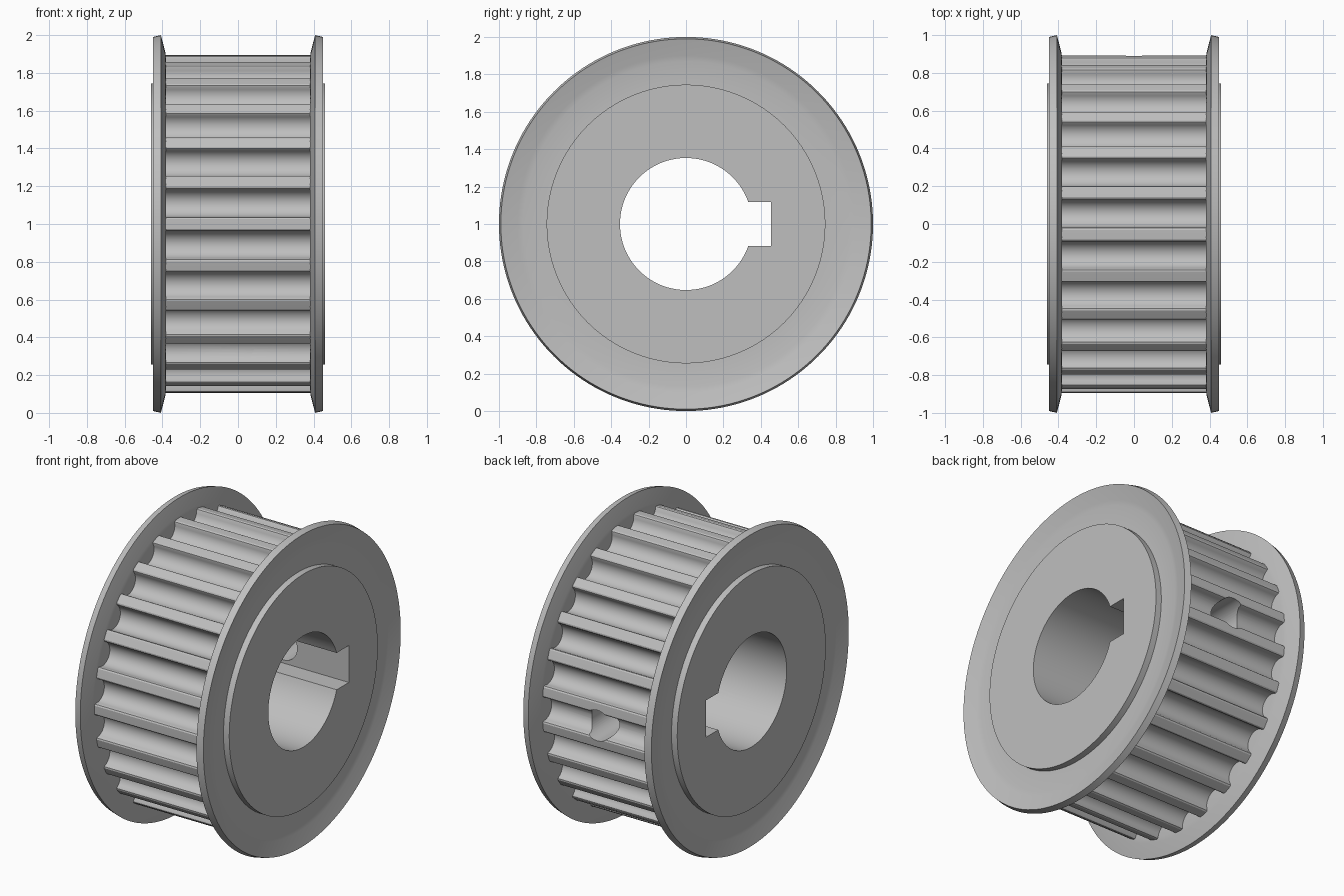
import bpy, bmesh
from math import sin, cos, pi, radians, asin, sqrt
from mathutils import Matrix, Vector

old = bpy.data.objects.get("Cube")
if old:
    bpy.data.objects.remove(old, do_unlink=True)

TEETH = 25
PITCH = 2 * pi / TEETH
TIP_R, BORE_R, HUB_R = 0.895, 0.353, 0.745
HUB_X, GEAR_X = 0.46, 0.39
KEY_HALF, KEY_DEPTH = 0.117, 0.455
CENTRE = Vector((0, 0, 1))

steel = bpy.data.materials.new("grey steel")
steel.use_nodes = True
colour = (0.52, 0.52, 0.52, 1)
steel.diffuse_color = colour
steel.node_tree.nodes["Principled BSDF"].inputs["Base Color"].default_value = colour


def add_object(name, bm):
    bmesh.ops.recalc_face_normals(bm, faces=bm.faces)
    bmesh.ops.translate(bm, verts=bm.verts, vec=CENTRE)
    mesh = bpy.data.meshes.new(name)
    bm.to_mesh(mesh)
    bm.free()
    mesh.materials.append(steel)
    ob = bpy.data.objects.new(name, mesh)
    bpy.context.collection.objects.link(ob)
    return ob


def prism(name, outline, half):
    """Extrude a (y, z) outline along the axle."""
    bm = bmesh.new()
    face = bm.faces.new([bm.verts.new((-half, y, z)) for y, z in outline])
    out = bmesh.ops.extrude_face_region(bm, geom=[face])
    verts = [v for v in out["geom"] if isinstance(v, bmesh.types.BMVert)]
    bmesh.ops.translate(bm, verts=verts, vec=(2 * half, 0, 0))
    return add_object(name, bm)


def lathe(name, profile, steps=160):
    """Turn a closed (x, radius) profile around the axle."""
    bm = bmesh.new()
    rings = [[bm.verts.new((x, r * cos(2 * pi * i / steps), r * sin(2 * pi * i / steps)))
              for x, r in profile] for i in range(steps)]
    n = len(profile)
    for i in range(steps):
        a, b = rings[i], rings[(i + 1) % steps]
        for j in range(n):
            k = (j + 1) % n
            bm.faces.new((a[j], a[k], b[k], b[j]))
    return add_object(name, bm)


def circle(radius, steps):
    return [(radius * cos(2 * pi * i / steps), radius * sin(2 * pi * i / steps))
            for i in range(steps)]


def screw_hole(name, angle):
    """Radial cutter reaching from the bore out through the teeth."""
    bm = bmesh.new()
    bmesh.ops.create_cone(bm, cap_ends=True, segments=48, radius1=0.097,
                          radius2=0.097, depth=0.9)
    direction = Vector((0, cos(angle), sin(angle)))
    turn = direction.to_track_quat('Z', 'X').to_matrix().to_4x4()
    bm.transform(Matrix.Translation(direction * 0.65) @ turn)
    return add_object(name, bm)


def smooth(ob):
    bpy.ops.object.select_all(action='DESELECT')
    ob.select_set(True)
    bpy.context.view_layer.objects.active = ob
    bpy.ops.object.shade_smooth_by_angle(angle=radians(30))


# Toothed rim: one round groove with softened lips, repeated around the axle
LIP, ROUND, SINK = 0.087, 0.074, 0.012
groove = [(-LIP, 0), (-0.078, 0.004)]
groove += [(-ROUND * cos(pi * i / 14), SINK + ROUND * sin(pi * i / 14)) for i in range(15)]
groove += [(0.078, 0.004), (LIP, 0)]
base_r = sqrt(TIP_R ** 2 - LIP ** 2)
outline = []
for k in range(TEETH):
    c, s = cos(k * PITCH), sin(k * PITCH)
    for t, d in groove:
        r = base_r - d
        outline.append((r * c - t * s, r * s + t * c))
    mid = (k + 0.5) * PITCH
    outline.append((TIP_R * cos(mid), TIP_R * sin(mid)))
body = prism("toothed_body", outline, GEAR_X)

# Hub, and the cutters for the keyed bore and the two set screw holes
hub = prism("hub", circle(HUB_R, 160), HUB_X)
start = asin(KEY_HALF / BORE_R)
bore = [(BORE_R * cos(start + (2 * pi - 2 * start) * i / 80),
         BORE_R * sin(start + (2 * pi - 2 * start) * i / 80)) for i in range(81)]
bore += [(KEY_DEPTH, -KEY_HALF), (KEY_DEPTH, KEY_HALF)]
tools = [(hub, 'UNION'),
         (prism("bore_cutter", bore, 0.8), 'DIFFERENCE'),
         (screw_hole("key_screw_cutter", 0), 'DIFFERENCE'),
         (screw_hole("side_screw_cutter", 16 * PITCH), 'DIFFERENCE')]
for tool, operation in tools:
    tool.hide_render = True
    mod = body.modifiers.new(tool.name, 'BOOLEAN')
    mod.operation, mod.solver, mod.object = operation, 'EXACT', tool

# Bake the cuts and drop the cutters
bpy.context.view_layer.update()
graph = bpy.context.evaluated_depsgraph_get()
baked = bpy.data.meshes.new_from_object(body.evaluated_get(graph))
body.modifiers.clear()
body.data = baked
for tool, _ in tools:
    bpy.data.objects.remove(tool, do_unlink=True)
smooth(body)

# Flared belt flanges, one on each side
flange = [(0.38, 0.74), (0.38, 0.88), (0.385, 0.91), (0.408, 1.0),
          (0.45, 0.99), (0.426, 0.9), (0.42, 0.87), (0.42, 0.74)]
for side, name in ((1, "left_flange"), (-1, "right_flange")):
    smooth(lathe(name, [(side * x, r) for x, r in flange]))
